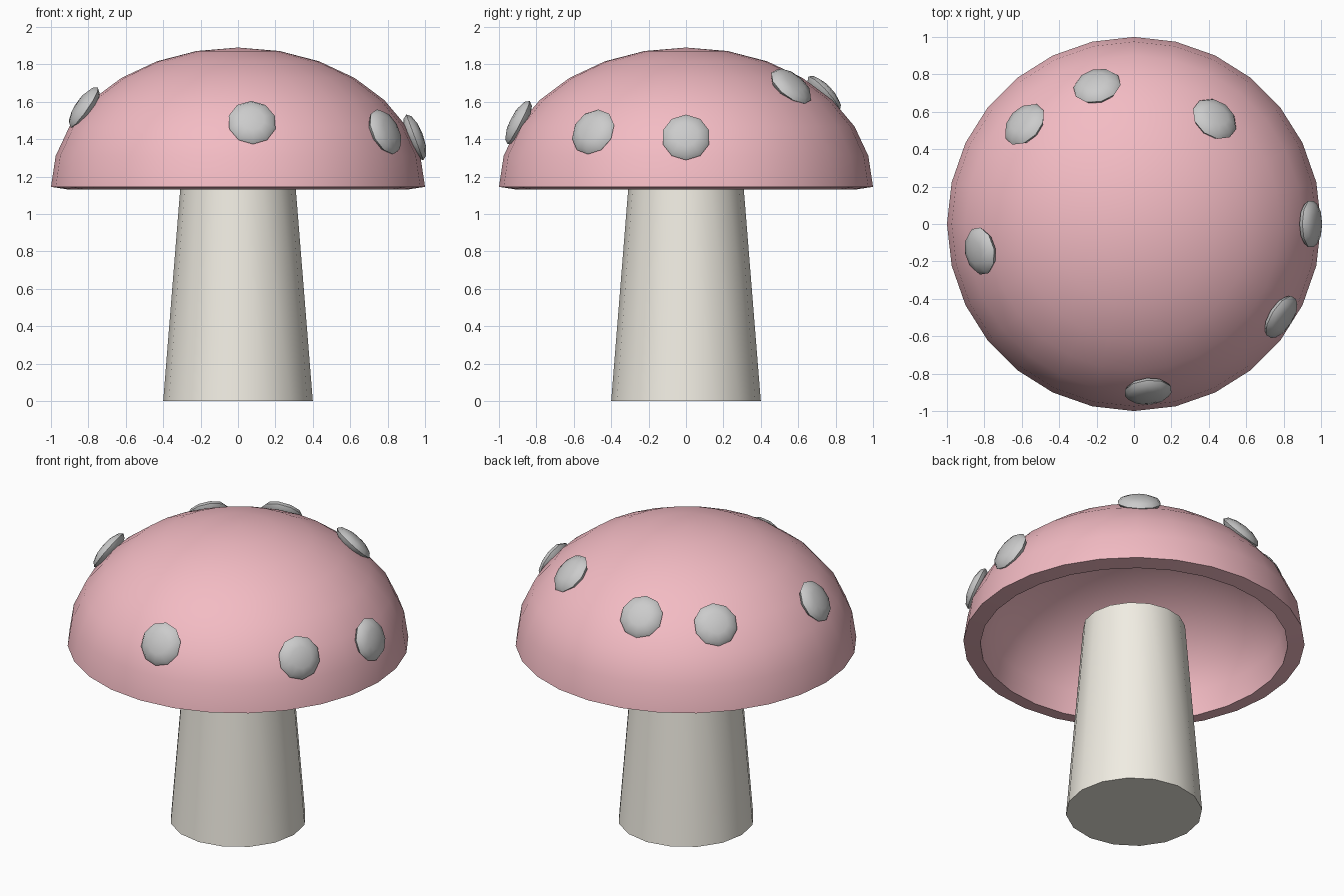
import bpy, bmesh
from math import radians, sin, cos
from mathutils import Vector, Matrix

if "Cube" in bpy.data.objects:
    bpy.data.objects.remove(bpy.data.objects["Cube"])

CAP_Z, CAP_H = 1.145, 0.745


def make_object(name, bm, color=None, angle=40):
    mesh = bpy.data.meshes.new(name)
    bm.to_mesh(mesh)
    bm.free()
    ob = bpy.data.objects.new(name, mesh)
    bpy.context.collection.objects.link(ob)
    if color:
        mat = bpy.data.materials.new(name + "_material")
        mat.diffuse_color = (*color, 1)
        mat.use_nodes = True
        mat.node_tree.nodes["Principled BSDF"].inputs["Base Color"].default_value = mat.diffuse_color
        mesh.materials.append(mat)
    bpy.ops.object.select_all(action='DESELECT')
    ob.select_set(True)
    bpy.context.view_layer.objects.active = ob
    bpy.ops.object.shade_smooth_by_angle(angle=radians(angle))
    return ob


# Stem: tapered cylinder ending inside the hollow cap
bm = bmesh.new()
bmesh.ops.create_cone(bm, cap_ends=True, segments=16, radius1=0.4, radius2=0.3,
                      depth=1.245, matrix=Matrix.Translation((0, 0, 0.6225)))
make_object("stem", bm, (0.88, 0.85, 0.77))

# Cap: squashed half sphere given wall thickness
bm = bmesh.new()
bmesh.ops.create_uvsphere(bm, u_segments=28, v_segments=14, radius=1)
bmesh.ops.delete(bm, geom=[v for v in bm.verts if v.co.z < -0.01], context='VERTS')
bm.transform(Matrix.Translation((0, 0, CAP_Z)) @ Matrix.Diagonal((1, 1, CAP_H, 1)))
cap = make_object("cap", bm, (0.9, 0.5, 0.55))
solid = cap.modifiers.new("thickness", 'SOLIDIFY')
solid.thickness = 0.1
solid.offset = -1
bpy.ops.object.modifier_apply(modifier=solid.name)
bpy.ops.object.shade_smooth_by_angle(angle=radians(40))

# Spots: flattened spheres lying on the cap (azimuth, latitude in degrees)
spots = [(0, 20.6), (52.5, 45.5), (105, 40.9), (137.7, 38.4),
         (190, 34.3), (274.8, 27.2), (327.7, 23)]
for i, (az, lat) in enumerate(spots):
    a, l = radians(az), radians(lat)
    n = Vector((cos(a) * cos(l), sin(a) * cos(l), sin(l)))
    pos = Vector((n.x, n.y, n.z * CAP_H)) * 1.01 + Vector((0, 0, CAP_Z))
    bm = bmesh.new()
    bmesh.ops.create_uvsphere(bm, u_segments=10, v_segments=6, radius=0.13)
    bm.transform(Matrix.Translation(pos) @ n.to_track_quat('Z', 'Y').to_matrix().to_4x4()
                 @ Matrix.Diagonal((1, 1, 0.35, 1)))
    make_object(f"spot_{i + 1}", bm)
